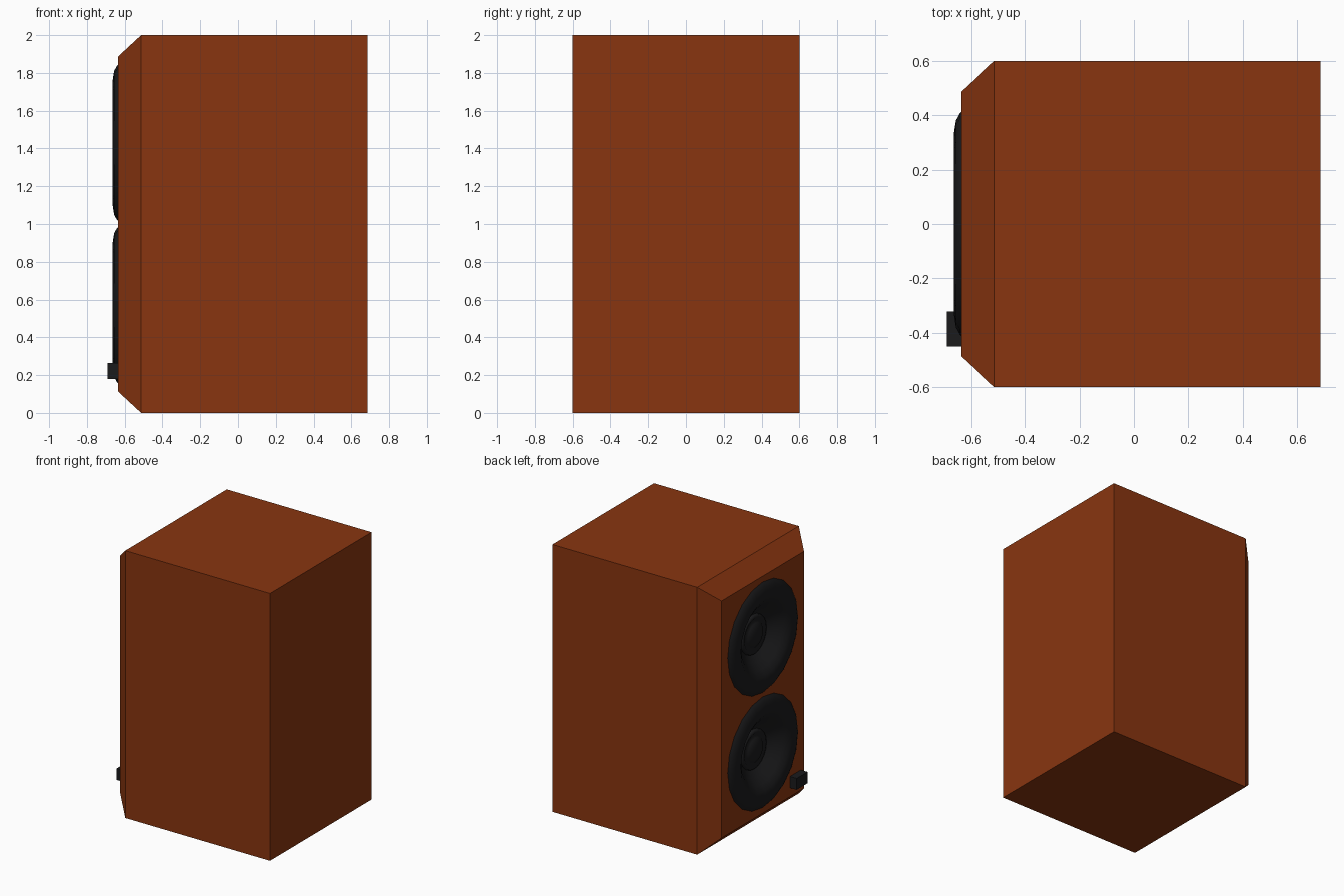
import bpy, bmesh, math
from mathutils import Vector

if "Cube" in bpy.data.objects:
    bpy.data.objects.remove(bpy.data.objects["Cube"])


def material(name, rgb):
    m = bpy.data.materials.new(name)
    m.diffuse_color = (*rgb, 1)
    m.use_nodes = True
    m.node_tree.nodes["Principled BSDF"].inputs["Base Color"].default_value = m.diffuse_color
    return m


wood = material("red_brown_wood", (0.25, 0.036, 0.005))
black = material("black_rubber", (0.011, 0.011, 0.012))


def make_object(name, bm, mat):
    bmesh.ops.recalc_face_normals(bm, faces=bm.faces)
    mesh = bpy.data.meshes.new(name)
    bm.to_mesh(mesh)
    bm.free()
    mesh.materials.append(mat)
    ob = bpy.data.objects.new(name, mesh)
    bpy.context.collection.objects.link(ob)
    return ob


def box(name, lo, hi, mat):
    bm = bmesh.new()
    bmesh.ops.create_cube(bm, size=1)
    for v in bm.verts:
        v.co = Vector([(lo[i] + hi[i]) / 2 + v.co[i] * (hi[i] - lo[i]) for i in range(3)])
    return make_object(name, bm, mat)


def revolve(name, profile, cz, mat, sides=20):
    """Spin (radius, x) points around the x direction at height cz."""
    bm = bmesh.new()
    rings = []
    for r, x in profile:
        if r == 0:
            rings.append([bm.verts.new((x, 0, cz))] * sides)
            continue
        rings.append([bm.verts.new((x, r * math.cos(2 * math.pi * i / sides),
                                    cz + r * math.sin(2 * math.pi * i / sides)))
                      for i in range(sides)])
    for a, b in zip(rings, rings[1:]):
        for i in range(sides):
            j = (i + 1) % sides
            bm.faces.new(list(dict.fromkeys((a[i], a[j], b[j], b[i]))))
    return make_object(name, bm, mat)


# cabinet: box with the speaker side tapered in a wide bevel
bm = bmesh.new()
rings = []
for x, w, lo, hi in ((0.685, 0.6, 0, 2), (-0.513, 0.6, 0, 2), (-0.635, 0.487, 0.113, 1.887)):
    rings.append([bm.verts.new((x, y, z)) for y, z in ((-w, lo), (w, lo), (w, hi), (-w, hi))])
bm.faces.new(rings[0])
bm.faces.new(rings[-1])
for a, b in zip(rings, rings[1:]):
    for i in range(4):
        j = (i + 1) % 4
        bm.faces.new((a[i], a[j], b[j], b[i]))
cabinet = make_object("cabinet", bm, wood)

# speaker: rolled surround, sunken cone and domed dust cap
surround_cone = [(0.42, -0.63), (0.405, -0.643), (0.38, -0.656), (0.33, -0.664),
                 (0.285, -0.654), (0.245, -0.628), (0.2, -0.588), (0.145, -0.55)]
cap = [(0.15, -0.545), (0.145, -0.565), (0.125, -0.572), (0.108, -0.56),
       (0.09, -0.575), (0.05, -0.588), (0, -0.592)]
hole = [(0, -0.7), (0.38, -0.7), (0.38, -0.63), (0.27, -0.61), (0.14, -0.53), (0, -0.53)]

for label, cz in (("lower", 0.57), ("upper", 1.43)):
    cutter = revolve(label + "_hole_cutter", hole, cz, wood)
    cutter.hide_render = True
    cutter.hide_set(True)
    mod = cabinet.modifiers.new(label + "_hole", "BOOLEAN")
    mod.object = cutter
    mod.operation = "DIFFERENCE"
    mod.solver = "EXACT"
    for part, prof in (("_speaker_cone", surround_cone), ("_dust_cap", cap)):
        ob = revolve(label + part, prof, cz, black)
        # make normals face out of the cabinet
        if sum(p.normal.x * p.area for p in ob.data.polygons) > 0:
            ob.data.flip_normals()
        ob.data.shade_smooth()

# small control knob block
box("control_knob", (-0.69, -0.45, 0.18), (-0.63, -0.322, 0.265), black)
